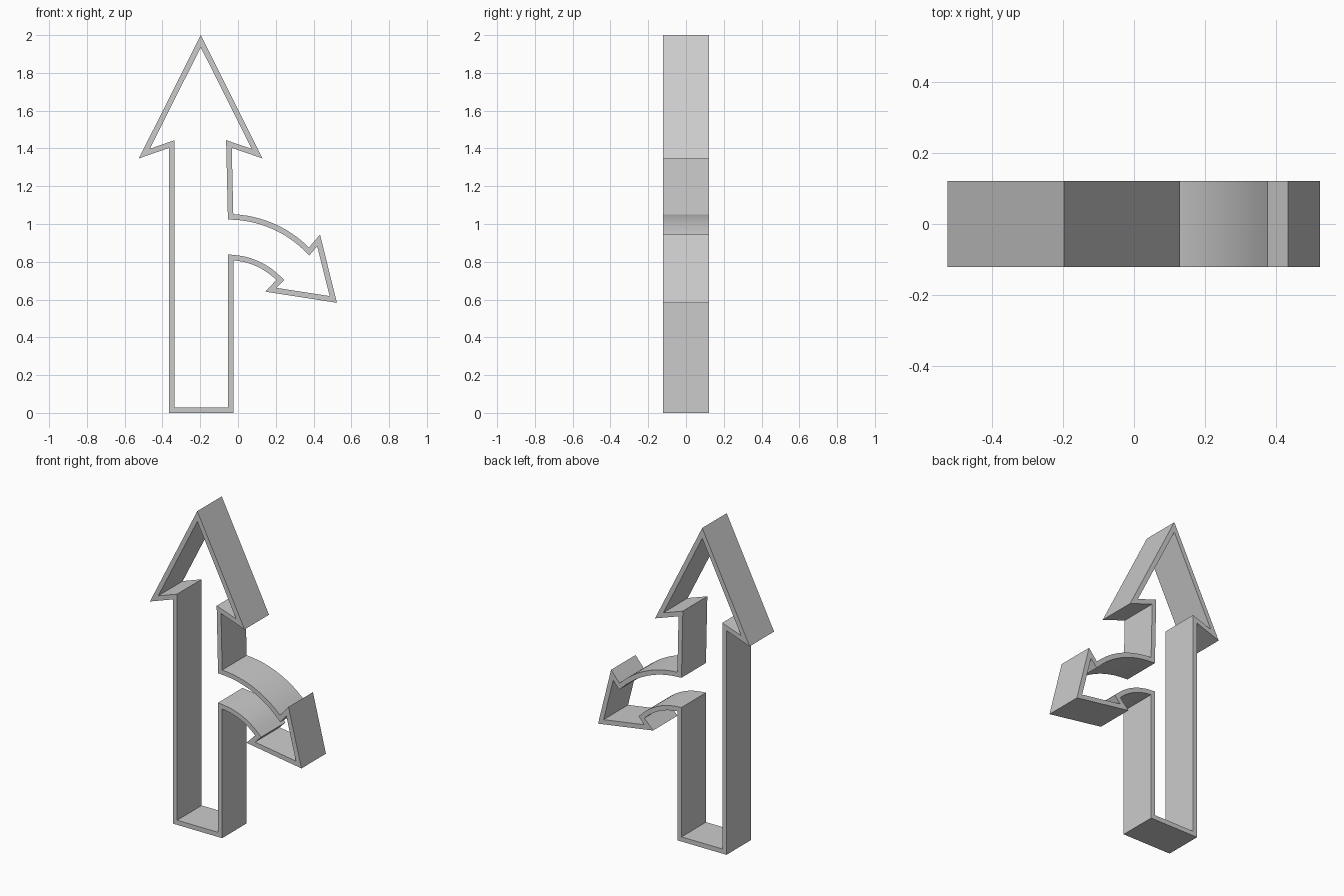
import bpy, bmesh
from math import cos, sin, acos, radians
from mathutils import Vector

if "Cube" in bpy.data.objects:
    bpy.data.objects.remove(bpy.data.objects["Cube"])

WALL = 0.029        # wall thickness
HALF_DEPTH = 0.121  # half of the extrusion depth
ARC_CENTRE = (-0.05, 0.45)
STEM_RIGHT = -0.025


def arc(radius, n=12):
    """Points of a branch edge from the stem side to 45 degrees."""
    start, end = acos((STEM_RIGHT - ARC_CENTRE[0]) / radius), radians(45)
    angles = [start + (end - start) * i / n for i in range(n + 1)]
    return [(ARC_CENTRE[0] + radius * cos(a), ARC_CENTRE[1] + radius * sin(a)) for a in angles]


def inset(points, dist):
    """Mitred inward offset of a counter-clockwise outline."""
    result = []
    count = len(points)
    for i, p in enumerate(points):
        p = Vector(p)
        d1 = (p - Vector(points[i - 1])).normalized()
        d2 = (Vector(points[(i + 1) % count]) - p).normalized()
        n1, n2 = Vector((-d1.y, d1.x)), Vector((-d2.y, d2.x))
        result.append(p + (n1 + n2) * dist / (1 + n1.dot(n2)))
    return result


# Outer outline: stem, curved side arrow, main arrow head
outer = [(-0.365, 0), (STEM_RIGHT, 0)]
outer += arc(0.358)
outer += [(0.143, 0.642), (0.524, 0.583), (0.434, 0.944)]
outer += arc(0.602)[::-1]
outer += [(-0.033, 1.403), (0.13, 1.347), (-0.197, 2.0), (-0.525, 1.347), (-0.365, 1.403)]
inner = inset(outer, WALL)

# Hollow wall following the outline
bm = bmesh.new()
rings = [[bm.verts.new((p[0], y, p[1])) for p in loop]
         for loop, y in ((outer, -HALF_DEPTH), (inner, -HALF_DEPTH),
                         (inner, HALF_DEPTH), (outer, HALF_DEPTH))]
for r in range(4):
    a, b = rings[r], rings[(r + 1) % 4]
    for i in range(len(outer)):
        j = (i + 1) % len(outer)
        bm.faces.new((a[i], a[j], b[j], b[i]))
bmesh.ops.recalc_face_normals(bm, faces=bm.faces)

mesh = bpy.data.meshes.new("branching_arrow_wall")
bm.to_mesh(mesh)
bm.free()
wall = bpy.data.objects.new("branching_arrow_wall", mesh)
bpy.context.collection.objects.link(wall)
bpy.context.view_layer.objects.active = wall
wall.select_set(True)
bpy.ops.object.shade_smooth_by_angle(angle=radians(15))
